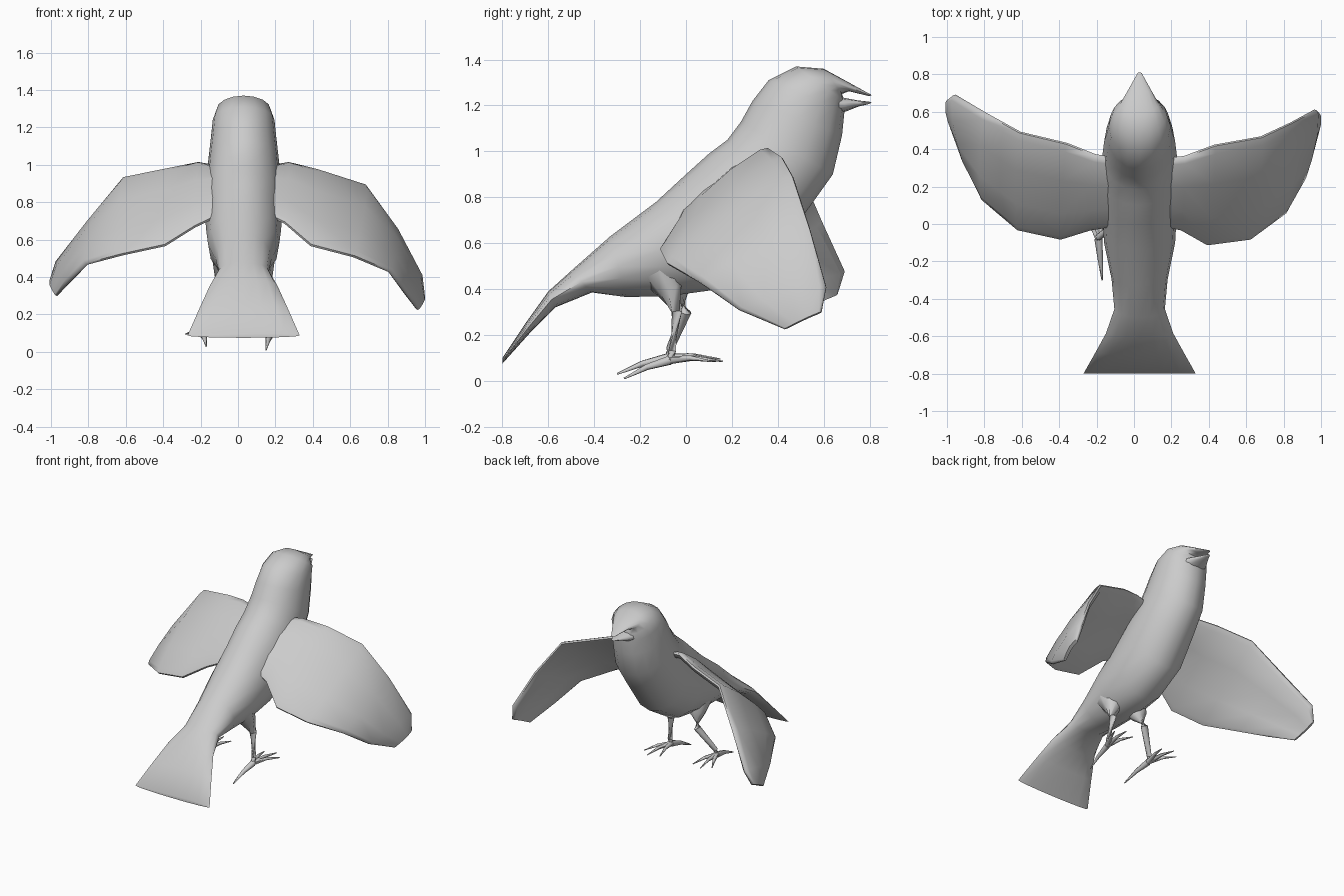
import bpy, bmesh, math
from mathutils import Vector

cube = bpy.data.objects.get("Cube")
if cube:
    bpy.data.objects.remove(cube, do_unlink=True)

grey = bpy.data.materials.new("plain grey")
grey.use_nodes = True
colour = (.6, .6, .6, 1)
grey.diffuse_color = colour
grey.node_tree.nodes["Principled BSDF"].inputs["Base Color"].default_value = colour

MIDDLE = .03   # the body sits slightly left of centre


def loft(name, rings, sharp=60):
    """Skin a list of equal-length rings, closing both ends."""
    bm = bmesh.new()
    loops = [[bm.verts.new(p) for p in ring] for ring in rings]
    for a, b in zip(loops, loops[1:]):
        for i in range(len(a)):
            j = (i + 1) % len(a)
            bm.faces.new((a[i], a[j], b[j], b[i]))
    bm.faces.new(loops[0])
    bm.faces.new(loops[-1])
    bmesh.ops.recalc_face_normals(bm, faces=bm.faces)
    mesh = bpy.data.meshes.new(name)
    bm.to_mesh(mesh)
    bm.free()
    mesh.materials.append(grey)
    obj = bpy.data.objects.new(name, mesh)
    bpy.context.collection.objects.link(obj)
    bpy.ops.object.select_all(action='DESELECT')
    obj.select_set(True)
    bpy.context.view_layer.objects.active = obj
    bpy.ops.object.shade_smooth_by_angle(angle=math.radians(sharp))
    return obj


def slices(sections, sides=16, x=MIDDLE):
    """Oval rings from back point (y, z), belly point (y, z) and half width."""
    rings = []
    for ty, tz, by, bz, half in sections:
        top, low = Vector((x, ty, tz)), Vector((x, by, bz))
        mid, up = (top + low) / 2, (top - low) / 2
        angles = [math.tau * i / sides for i in range(sides)]
        rings.append([mid + up * math.cos(a) + Vector((half * math.sin(a), 0, 0))
                      for a in angles])
    return rings


def tube(name, path, radii, sides=8):
    """Tapered round limb through the path points."""
    pts = [Vector(p) for p in path]
    rings = []
    for i, p in enumerate(pts):
        along = (pts[min(i + 1, len(pts) - 1)] - pts[max(i - 1, 0)]).normalized()
        turn = Vector((0, 0, 1)).rotation_difference(along)
        rings.append([p + turn @ Vector((math.cos(a), math.sin(a), 0)) * radii[i]
                      for a in (math.tau * k / sides for k in range(sides))])
    return loft(name, rings)


def wing(name, stations):
    """Thin cambered plate between leading and trailing edge points."""
    lead = [Vector(s[0]) for s in stations]
    trail = [Vector(s[1]) for s in stations]
    last = len(lead) - 1
    rings = []
    for i in range(len(lead)):
        a, b = max(i - 1, 0), min(i + 1, last)
        span = lead[b] + trail[b] - lead[a] - trail[a]
        chord = trail[i] - lead[i]
        normal = span.cross(chord).normalized()
        if normal.z < 0:
            normal.negate()
        thick = .012 if i == last else .022
        upper = [(0, .3), (.06, 1), (.35, 1.7), (.7, 1.4), (.95, .8), (1, .3)]
        lower = [(1, -.3), (.95, -.7), (.7, -.3), (.35, -.2), (.06, -1), (0, -.3)]
        rings.append([lead[i] + chord * t + normal * thick * h
                      for t, h in upper + lower])
    return loft(name, rings)


# Tail, torso, head and upper beak in one skin
loft("body", slices([
    (-.8, .1, -.8, .075, .3),
    (-.7, .25, -.67, .22, .235),
    (-.6, .39, -.57, .32, .18),
    (-.5, .48, -.41, .385, .135),
    (-.33, .63, -.26, .365, .15),
    (-.13, .78, -.07, .37, .19),
    (0, .9, .15, .4, .2),
    (.1, .99, .38, .54, .21),
    (.18, 1.05, .54, .76, .2),
    (.24, 1.13, .64, .9, .19),
    (.29, 1.22, .68, 1.07, .175),
    (.36, 1.31, .69, 1.17, .165),
    (.48, 1.37, .69, 1.22, .145),
    (.6, 1.36, .68, 1.25, .105),
    (.71, 1.3, .71, 1.262, .065),
    (.81, 1.245, .8, 1.24, .012)]))

# Lower beak
loft("lower_beak", slices([
    (.6, 1.25, .62, 1.15, .1),
    (.68, 1.235, .7, 1.175, .075),
    (.75, 1.222, .75, 1.195, .04),
    (.81, 1.215, .8, 1.207, .01)], sides=10))

# Wings: leading and trailing edge points from shoulder to tip
wing("left_wing", [
    ((.1, .34, .98), (.1, 0, .76)),
    ((.27, .36, 1.01), (.25, -.03, .69)),
    ((.43, .42, .97), (.39, -.11, .57)),
    ((.68, .465, .89), (.62, -.08, .51)),
    ((.84, .54, .66), (.81, .06, .43)),
    ((.97, .61, .41), (.9, .23, .31)),
    ((.99, .59, .3), (.96, .43, .225))])
wing("right_wing", [
    ((-.04, .34, .98), (-.04, 0, .76)),
    ((-.21, .37, 1.01), (-.23, -.03, .67)),
    ((-.36, .43, .98), (-.39, -.08, .57)),
    ((-.61, .49, .93), (-.62, -.03, .52)),
    ((-.79, .59, .7), (-.81, .13, .47)),
    ((-.96, .69, .48), (-.9, .32, .38)),
    ((-1, .66, .38), (-.97, .5, .3))])

# Legs and feet, each with three front toes and one hind toe
for side, foot, knee, drop in (("left", Vector((.17, -.07, .09)), -.04, 0),
                               ("right", Vector((-.19, -.08, .1)), 0, .02)):
    sign = 1 if side == "left" else -1
    hip = MIDDLE + sign * .08
    bend = MIDDLE + sign * .12
    tube(side + "_leg",
         [(hip, knee - .08, .48), (hip + sign * .02, knee - .03, .39),
          (bend, knee, .3), foot + Vector((0, .01, .04)), foot],
         [.09, .055, .024, .017, .02])
    for label, out, reach in (("inner", -.05, .2), ("middle", .03, .23), ("outer", .09, .18)):
        tip = foot + Vector((sign * out, reach, -.005))
        knuckle = foot.lerp(tip, .5) + Vector((0, 0, .012))
        tube(f"{side}_{label}_toe", [foot, knuckle, tip], [.018, .011, .003], sides=6)
    heel = Vector((foot.x - sign * .02, drop * -1.5 - .27, .01 + drop))
    tube(side + "_hind_toe", [foot, foot.lerp(heel, .5) + Vector((0, 0, .01)), heel],
         [.022, .014, .004], sides=6)
